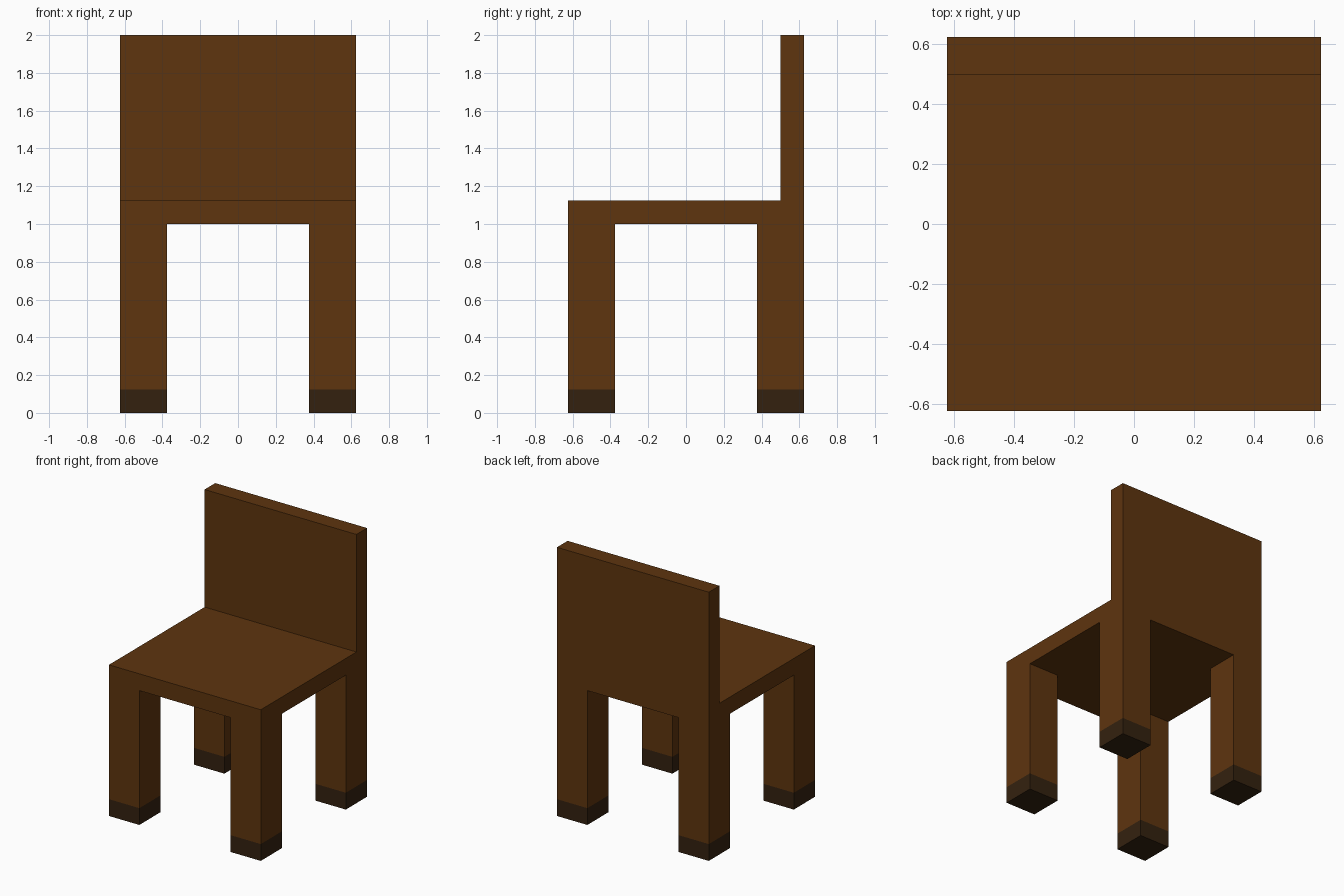
import bpy, bmesh, math

if "Cube" in bpy.data.objects:
    bpy.data.objects.remove(bpy.data.objects["Cube"])

HALF = 0.625                       # half width of the chair
LEG_IN, BACK_Y = 0.375, 0.5        # inner leg faces, front face of backrest
FOOT_Z, SEAT_Z, SEAT_TOP, TOP_Z = 0.125, 1.0, 1.125, 2.0


def material(name, rgb):
    m = bpy.data.materials.new(name)
    m.diffuse_color = (*rgb, 1)
    m.use_nodes = True
    m.node_tree.nodes["Principled BSDF"].inputs["Base Color"].default_value = m.diffuse_color
    return m


wood = material("brown wood", (0.112, 0.035, 0.0045))
dark = material("dark foot", (0.034, 0.0155, 0.0047))


def extrude(bm, faces, z):
    """Extrude a face region vertically to height z; return the new cap faces."""
    out = bmesh.ops.extrude_face_region(bm, geom=faces)["geom"]
    for v in (g for g in out if isinstance(g, bmesh.types.BMVert)):
        v.co.z = z
    return [g for g in out if isinstance(g, bmesh.types.BMFace)]


# Seat slab: a sheet cut along the leg and backrest lines, then thickened
bm = bmesh.new()
xs = [-HALF, -LEG_IN, LEG_IN, HALF]
ys = [-HALF, -LEG_IN, LEG_IN, BACK_Y, HALF]
grid = [[bm.verts.new((x, y, SEAT_Z)) for x in xs] for y in ys]
under = [bm.faces.new((grid[j][i], grid[j + 1][i], grid[j + 1][i + 1], grid[j][i + 1]))
         for j in range(len(ys) - 1) for i in range(len(xs) - 1)]
top = extrude(bm, under[:], SEAT_TOP)

# Backrest rises from the rear strip of the seat
extrude(bm, [f for f in top if f.calc_center_median().y > BACK_Y], TOP_Z)

# Four legs drop from the corners, each ending in a foot band
corners = [f for f in under if f.is_valid
           and abs(f.calc_center_median().x) > LEG_IN
           and abs(f.calc_center_median().y) > LEG_IN]
extrude(bm, extrude(bm, corners, FOOT_Z), 0)

# Dark colour below the foot line
for f in bm.faces:
    f.material_index = int(f.calc_center_median().z < FOOT_Z - 0.01)

# Merge coplanar cells into clean flat panels
bmesh.ops.recalc_face_normals(bm, faces=bm.faces[:])
bmesh.ops.dissolve_limit(bm, angle_limit=math.radians(1), verts=bm.verts[:],
                         edges=bm.edges[:], delimit={'MATERIAL'})
mesh = bpy.data.meshes.new("chair_frame")
bm.to_mesh(mesh)
bm.free()
mesh.materials.append(wood)
mesh.materials.append(dark)
bpy.context.collection.objects.link(bpy.data.objects.new("chair_frame", mesh))
